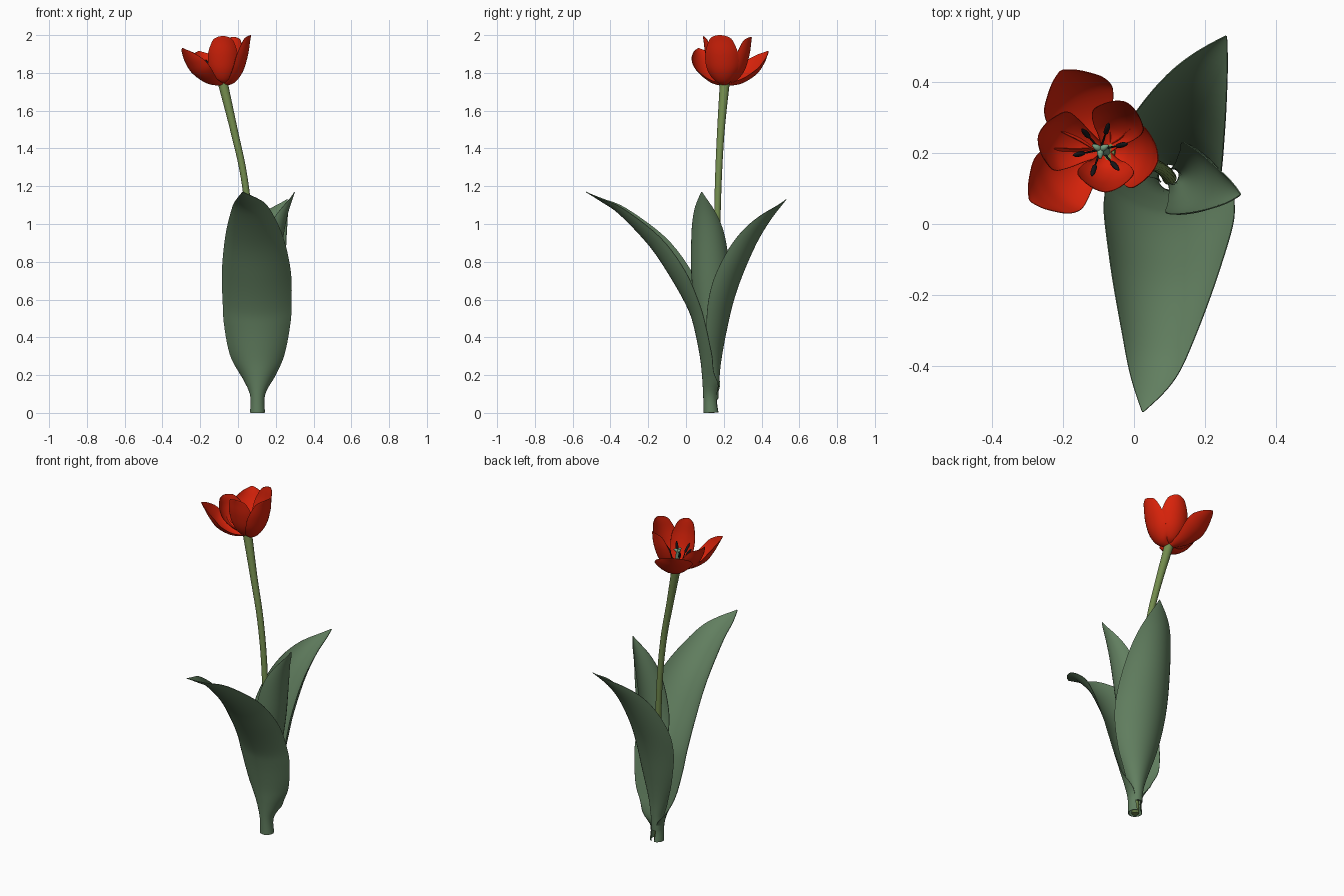
import bpy, bmesh, math
from mathutils import Vector

if "Cube" in bpy.data.objects:
    bpy.data.objects.remove(bpy.data.objects["Cube"])


def material(name, rgb):
    m = bpy.data.materials.new(name)
    m.diffuse_color = (*rgb, 1)
    m.use_nodes = True
    m.node_tree.nodes["Principled BSDF"].inputs["Base Color"].default_value = m.diffuse_color
    return m


LEAF = material("leaf_green", (0.12, 0.21, 0.115))
STEM = material("stem_green", (0.17, 0.26, 0.075))
PETAL = material("petal_red", (0.68, 0.016, 0.003))
DARK = material("anther_black", (0.008, 0.008, 0.01))
PISTIL = material("pistil_green", (0.17, 0.33, 0.21))


def smooth_path(pts, steps):
    """Catmull-Rom resampling of rows of numbers."""
    out = []
    n = len(pts)
    for i in range(n - 1):
        p0, p1, p2, p3 = (pts[max(i - 1, 0)], pts[i], pts[i + 1], pts[min(i + 2, n - 1)])
        for k in range(steps):
            t = k / steps
            out.append([0.5 * (2 * b + (c - a) * t + (2 * a - 5 * b + 4 * c - d) * t * t
                               + (3 * b - a - 3 * c + d) * t ** 3)
                        for a, b, c, d in zip(p0, p1, p2, p3)])
    out.append(list(pts[-1]))
    return out


def loft(name, rows, mat, closed=False, thickness=0):
    """Skin rows of points; closed rows make a capped tube."""
    bm = bmesh.new()
    vs = [[bm.verts.new(p) for p in row] for row in rows]
    n = len(rows[0])
    for a, b in zip(vs, vs[1:]):
        for j in range(n if closed else n - 1):
            k = (j + 1) % n
            bm.faces.new((a[j], a[k], b[k], b[j]))
    if closed:
        bm.faces.new(vs[0][::-1])
        bm.faces.new(vs[-1])
    bmesh.ops.recalc_face_normals(bm, faces=bm.faces)
    me = bpy.data.meshes.new(name)
    bm.to_mesh(me)
    bm.free()
    me.materials.append(mat)
    ob = bpy.data.objects.new(name, me)
    bpy.context.collection.objects.link(ob)
    bpy.ops.object.select_all(action='DESELECT')
    ob.select_set(True)
    bpy.context.view_layer.objects.active = ob
    if thickness:
        mod = ob.modifiers.new("thickness", 'SOLIDIFY')
        mod.thickness = thickness
        mod.offset = 0
        bpy.ops.object.modifier_apply(modifier=mod.name)
    bpy.ops.object.shade_smooth_by_angle(angle=math.radians(50))
    return ob


def blade(name, stations, azimuth, mat, thickness, steps=5, across=16):
    """Leaf or petal: stations are keel x, y, z, half width, half arc in degrees."""
    az = math.radians(azimuth)
    side = Vector((-math.sin(az), math.cos(az), 0))
    path = smooth_path(stations, steps)
    rows = []
    for i, (x, y, z, w, a) in enumerate(path):
        tangent = Vector(path[min(i + 1, len(path) - 1)][:3]) - Vector(path[max(i - 1, 0)][:3])
        inward = tangent.cross(side).normalized()
        a = math.radians(max(a, 5))
        r = max(w, 0.001) / math.sin(min(a, math.pi / 2))
        rows.append([Vector((x, y, z)) + side * r * math.sin(u * a)
                     + inward * r * (1 - math.cos(u * a))
                     for u in (2 * j / across - 1 for j in range(across + 1))])
    return loft(name, rows, mat, thickness=thickness)


def tube(name, pts, mat, sides=12, steps=4):
    """Round tube: points are x, y, z, radius."""
    path = smooth_path(pts, steps)
    rows = []
    for i, (x, y, z, r) in enumerate(path):
        t = (Vector(path[min(i + 1, len(path) - 1)][:3])
             - Vector(path[max(i - 1, 0)][:3])).normalized()
        u = t.cross(Vector((0, 1, 0))).normalized()
        v = t.cross(u)
        rows.append([Vector((x, y, z)) + r * (u * math.cos(q) + v * math.sin(q))
                     for q in (2 * math.pi * j / sides for j in range(sides))])
    return loft(name, rows, mat, closed=True)


# Stem
tube("stem", [(0.10, 0.13, 0, 0.02), (0.09, 0.145, 0.5, 0.018), (0.066, 0.163, 0.95, 0.017),
              (0.032, 0.172, 1.25, 0.018), (-0.022, 0.185, 1.5, 0.02),
              (-0.08, 0.205, 1.745, 0.026)], STEM, 16, 6)

# Leaves
blade("front_leaf", [
    (0.10, 0.095, 0, 0.038, 165), (0.10, 0.092, 0.1, 0.04, 145),
    (0.10, 0.086, 0.2, 0.095, 75), (0.095, 0.075, 0.3, 0.145, 55),
    (0.095, 0.045, 0.45, 0.175, 47), (0.095, 0.012, 0.55, 0.182, 48),
    (0.09, -0.07, 0.70, 0.182, 56), (0.08, -0.19, 0.88, 0.153, 57),
    (0.065, -0.35, 1.05, 0.1, 45), (0.05, -0.45, 1.12, 0.058, 28),
    (0.025, -0.53, 1.17, 0.002, 10)], -95, LEAF, 0.003)
blade("back_leaf", [
    (0.105, 0.168, 0.07, 0.03, 150), (0.105, 0.173, 0.16, 0.038, 115),
    (0.105, 0.181, 0.26, 0.072, 78), (0.11, 0.203, 0.40, 0.118, 62),
    (0.115, 0.24, 0.57, 0.15, 62), (0.125, 0.29, 0.72, 0.15, 65),
    (0.155, 0.37, 0.90, 0.122, 64), (0.197, 0.45, 1.03, 0.075, 50),
    (0.26, 0.53, 1.13, 0.002, 15)], 75.5, LEAF, 0.003)
blade("side_leaf", [
    (0.128, 0.13, 0.07, 0.022, 150), (0.135, 0.128, 0.2, 0.024, 120),
    (0.15, 0.125, 0.32, 0.04, 95), (0.175, 0.118, 0.50, 0.075, 82),
    (0.205, 0.11, 0.70, 0.102, 86), (0.235, 0.10, 0.92, 0.09, 82),
    (0.263, 0.09, 1.06, 0.055, 65), (0.30, 0.083, 1.17, 0.002, 20)], -13, LEAF, 0.003)

# Petals: azimuth, reach, tip height, half width, base height
CX, CY = -0.08, 0.205
POINTED = [(0.04, 0, 0.2, 60), (0.36, 0.06, 0.62, 55), (0.66, 0.3, 0.97, 50),
           (0.83, 0.6, 0.92, 45), (0.94, 0.86, 0.5, 35), (1, 1, 0.05, 15)]
ROUNDED = [(0.04, 0, 0.2, 60), (0.40, 0.06, 0.65, 55), (0.70, 0.28, 0.95, 52),
           (0.88, 0.6, 1.0, 50), (0.96, 0.88, 0.72, 42), (0.99, 0.97, 0.4, 30),
           (1, 1, 0.06, 15)]
PETALS = [("outer_petal", 119, 0.26, 1.915, 0.105, 1.732, POINTED),
          ("outer_petal", 213, 0.255, 1.93, 0.1, 1.732, POINTED),
          ("outer_petal", 350, 0.15, 2.0, 0.088, 1.732, ROUNDED),
          ("inner_petal", 167, 0.195, 1.915, 0.083, 1.742, ROUNDED),
          ("inner_petal", 68, 0.15, 1.99, 0.075, 1.742, ROUNDED),
          ("inner_petal", 270, 0.115, 1.995, 0.078, 1.742, ROUNDED)]
for name, az, reach, top, w, base, profile in PETALS:
    c, s = math.cos(math.radians(az)), math.sin(math.radians(az))
    blade(name, [(CX + c * reach * r, CY + s * reach * r, base + (top - base) * h, w * k, a)
                 for r, h, k, a in profile], az, PETAL, 0.002, 5, 12)

# Pistil with three-lobed stigma
PX, PY = CX - 0.015, CY + 0.005
tube("pistil", [(CX, CY, 1.74, 0.014), (CX - 0.007, CY + 0.003, 1.79, 0.013),
                (PX, PY, 1.845, 0.011)], PISTIL)
for i in range(3):
    c, s = math.cos(2.1 * i + 0.5), math.sin(2.1 * i + 0.5)
    tube("stigma_lobe", [(PX, PY, 1.838, 0.009), (PX + 0.012 * c, PY + 0.012 * s, 1.85, 0.009),
                         (PX + 0.026 * c, PY + 0.026 * s, 1.852, 0.003)], PISTIL, 8)

# Stamens
for i in range(6):
    q = math.radians(60 * i + 12)
    c, s = math.cos(q), math.sin(q)

    def at(r, z, rad):
        return (PX + c * r, PY + s * r, z, rad)
    tube("filament", [at(0.012, 1.75, 0.003), at(0.033, 1.79, 0.003), at(0.05, 1.83, 0.002)], DARK, 8)
    tube("anther", [at(0.046, 1.82, 0.002), at(0.052, 1.832, 0.007), at(0.068, 1.855, 0.007),
                    at(0.078, 1.87, 0.002)], DARK, 8)
